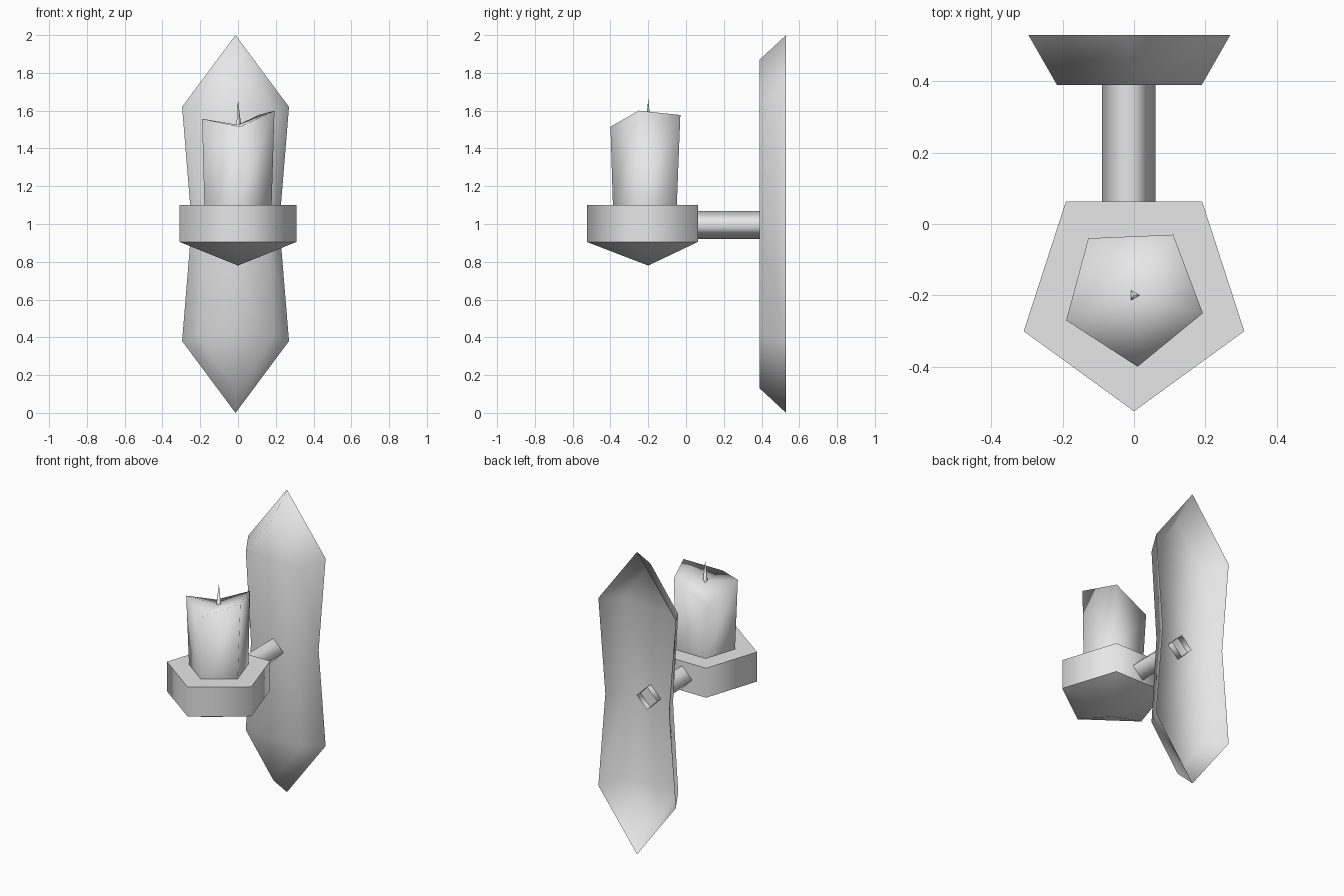
import bpy
import bmesh
from math import cos, sin, pi

cube = bpy.data.objects.get("Cube")
if cube:
    bpy.data.objects.remove(cube, do_unlink=True)

grey = bpy.data.materials.new("plain_grey")
grey.use_nodes = True
grey.diffuse_color = (0.8, 0.8, 0.8, 1)
grey.node_tree.nodes["Principled BSDF"].inputs["Base Color"].default_value = (0.8, 0.8, 0.8, 1)


def ring(sides, radius, z, centre=(0, -0.2), start=-pi / 2):
    """Regular polygon of points at one height."""
    return [(centre[0] + radius * cos(start + 2 * pi * i / sides),
             centre[1] + radius * sin(start + 2 * pi * i / sides), z) for i in range(sides)]


def loft(name, loops, first=None, last=None, angle=pi):
    """Join loops with quads; each end is left open, capped ("cap") or fanned to a point."""
    bm = bmesh.new()
    rows = [[bm.verts.new(p) for p in loop] for loop in loops]
    count = len(rows[0])
    for a, b in zip(rows, rows[1:]):
        for i in range(count):
            j = (i + 1) % count
            bm.faces.new((a[i], a[j], b[j], b[i]))
    for row, end, flip in ((rows[0], first, True), (rows[-1], last, False)):
        if end is None:
            continue
        order = row[::-1] if flip else row
        if end == "cap":
            bm.faces.new(order)
        else:
            tip = bm.verts.new(end)
            for i in range(count):
                bm.faces.new((order[i], order[(i + 1) % count], tip))
    mesh = bpy.data.meshes.new(name)
    bm.to_mesh(mesh)
    bm.free()
    mesh.materials.append(grey)
    obj = bpy.data.objects.new(name, mesh)
    bpy.context.collection.objects.link(obj)
    bpy.ops.object.select_all(action='DESELECT')
    obj.select_set(True)
    bpy.context.view_layer.objects.active = obj
    bpy.ops.object.shade_smooth_by_angle(angle=angle)
    return obj


# Wall plate: waisted, pointed shell, bevelled at the front and open at the back
def plate_outline(y, shoulder, waist, shoulder_z, tip_z):
    x = -0.013
    right = [(x + shoulder, y, 1 - shoulder_z), (x + waist, y, 1), (x + shoulder, y, 1 + shoulder_z)]
    left = [(2 * x - p[0], y, p[2]) for p in reversed(right)]
    return [(x, y, 1 - tip_z)] + right + [(x, y, 1 + tip_z)] + left


plate = loft("wall_plate", [plate_outline(0.53, 0.283, 0.232, 0.62, 1.0),
                            plate_outline(0.39, 0.203, 0.165, 0.59, 0.87)])

# The front of the plate is filled as two halves meeting at the waist
bm = bmesh.new()
bm.from_mesh(plate.data)
bm.verts.ensure_lookup_table()
front = bm.verts[8:]
bm.faces.new([front[i] for i in (0, 1, 2, 6, 7)])
bm.faces.new([front[i] for i in (2, 3, 4, 5, 6)])
bmesh.ops.recalc_face_normals(bm, faces=bm.faces)
for face in bm.faces:
    face.smooth = True
bm.to_mesh(plate.data)
bm.free()

# Arm: square tube standing on its edge, poking through the plate
loft("arm", [[(x, y, z) for x, z in ((-0.09, 0.995), (-0.015, 0.92), (0.06, 0.995), (-0.015, 1.07))]
             for y in (0.03, 0.43)])

# Five-sided cup with a flat top and a pointed underside
loft("cup", [ring(5, 0.325, 0.905), ring(5, 0.325, 1.1)], last="cap", angle=1.4)
loft("cup_point", [ring(5, 0.325, 0.905)], first=(0, -0.2, 0.78))

# Candle with an uneven melted rim and a hollow top
rim = [(0.01, -0.4, 1.515), (0.193, -0.25, 1.6), (0.11, -0.03, 1.577),
       (-0.128, -0.04, 1.46), (-0.19, -0.27, 1.557)]
loft("candle", [ring(5, 0.187, 1.1), rim], last=(0, -0.2, 1.525))

# Wick
loft("wick", [ring(3, 0.018, 1.51, start=0)], last=(0, -0.2, 1.66))
